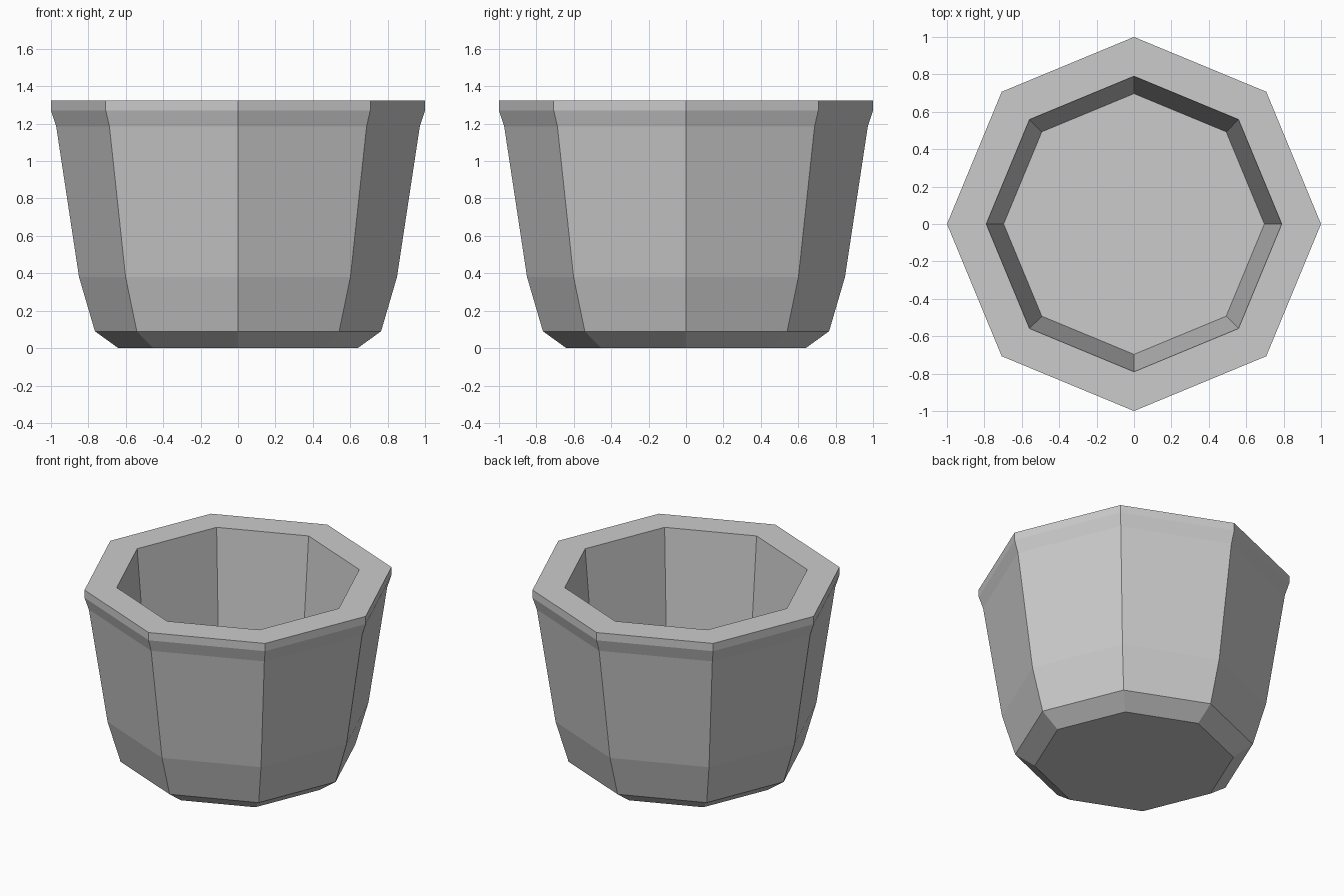
import bpy
import bmesh
from math import cos, sin, tau

cube = bpy.data.objects.get("Cube")
if cube:
    bpy.data.objects.remove(cube, do_unlink=True)

SIDES = 8

# Plain grey clay
clay = bpy.data.materials.new("grey_clay")
clay.use_nodes = True
colour = (0.6, 0.6, 0.6, 1)
clay.diffuse_color = colour
clay.node_tree.nodes["Principled BSDF"].inputs["Base Color"].default_value = colour

# Wall profile (radius, height): base, outside, rim, then inside down to the floor
profile = [(0.64, 0), (0.765, 0.09), (0.85, 0.38), (0.972, 1.185),
           (1, 1.27), (1, 1.325), (0.79, 1.325), (0.697, 0.22)]


def ring(bm, radius, height):
    angles = [tau * i / SIDES for i in range(SIDES)]
    return [bm.verts.new((radius * cos(a), radius * sin(a), height)) for a in angles]


# Eight-sided pot with a chamfered foot and a thick lip
bm = bmesh.new()
rings = [ring(bm, r, z) for r, z in profile]
for low, high in zip(rings, rings[1:]):
    for i in range(SIDES):
        j = (i + 1) % SIDES
        bm.faces.new((low[i], low[j], high[j], high[i]))
bm.faces.new(rings[0][::-1])
bm.faces.new(rings[-1])
bmesh.ops.recalc_face_normals(bm, faces=bm.faces)

mesh = bpy.data.meshes.new("pot")
bm.to_mesh(mesh)
bm.free()
mesh.materials.append(clay)
pot = bpy.data.objects.new("pot", mesh)
bpy.context.collection.objects.link(pot)
